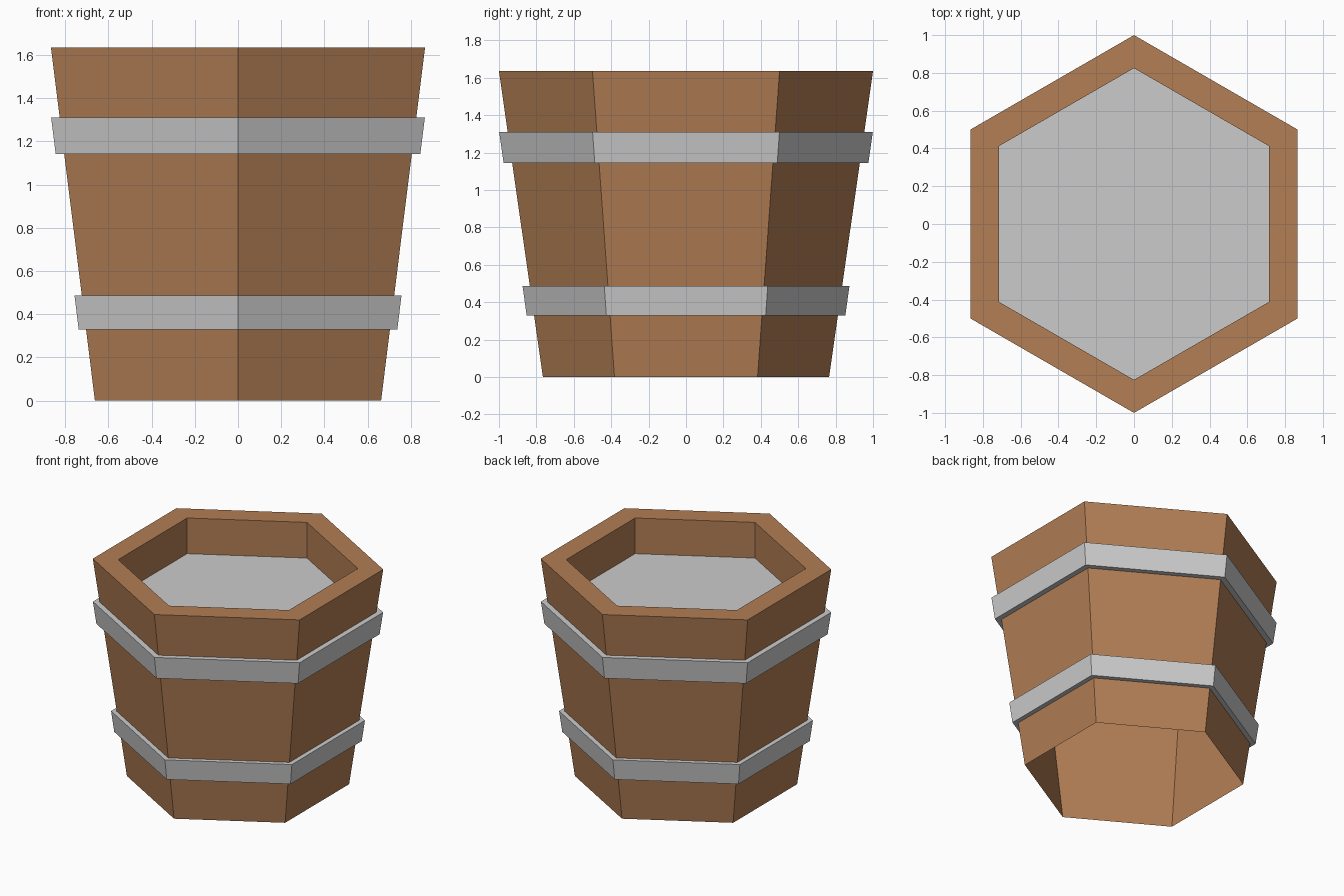
import bpy, bmesh
from math import sin, cos, pi

if "Cube" in bpy.data.objects:
    bpy.data.objects.remove(bpy.data.objects["Cube"])

SIDES = 6
HEIGHT, R_BOTTOM, R_TOP = 1.635, 0.765, 1.0
R_INNER, FILL_Z = 0.825, 1.365


def material(name, rgb):
    mat = bpy.data.materials.new(name)
    mat.diffuse_color = (*rgb, 1)
    mat.use_nodes = True
    mat.node_tree.nodes["Principled BSDF"].inputs["Base Color"].default_value = mat.diffuse_color
    return mat


def wall_radius(z):
    return R_BOTTOM + (R_TOP - R_BOTTOM) * z / HEIGHT


def hex_ring(bm, radius, z):
    # corners point along +y and -y
    return [bm.verts.new((radius * cos(pi / 2 + 2 * pi * i / SIDES),
                          radius * sin(pi / 2 + 2 * pi * i / SIDES), z))
            for i in range(SIDES)]


def lofted(name, profile, mat=None, cap=False):
    """Sweep a (radius, z) profile around the hexagon."""
    bm = bmesh.new()
    rings = [hex_ring(bm, r, z) for r, z in profile]
    for low, high in zip(rings, rings[1:]):
        for i in range(SIDES):
            j = (i + 1) % SIDES
            bm.faces.new((low[i], low[j], high[j], high[i]))
    if cap:
        bm.faces.new(rings[-1])
    mesh = bpy.data.meshes.new(name)
    bm.to_mesh(mesh)
    bm.free()
    if mat:
        mesh.materials.append(mat)
    obj = bpy.data.objects.new(name, mesh)
    bpy.context.collection.objects.link(obj)
    return obj


wood = material("wood", (0.445, 0.21, 0.09))
metal = material("metal", (0.62, 0.62, 0.62))

# wooden shell, open underneath: outer wall, rim and inner wall
lofted("bucket_wall", [(R_BOTTOM, 0), (R_TOP, HEIGHT),
                       (R_INNER, HEIGHT), (R_INNER, FILL_Z)], wood)

# flat surface inside the bucket
lofted("fill_surface", [(R_INNER, FILL_Z)], cap=True)

# metal bands hugging the tapered wall
for name, z0, z1, r0, r1 in (("lower_band", 0.33, 0.487, 0.852, 0.874),
                             ("upper_band", 1.143, 1.31, 0.975, 0.999)):
    lofted(name, [(wall_radius(z0), z0), (r0, z0),
                  (r1, z1), (wall_radius(z1), z1)], metal)
